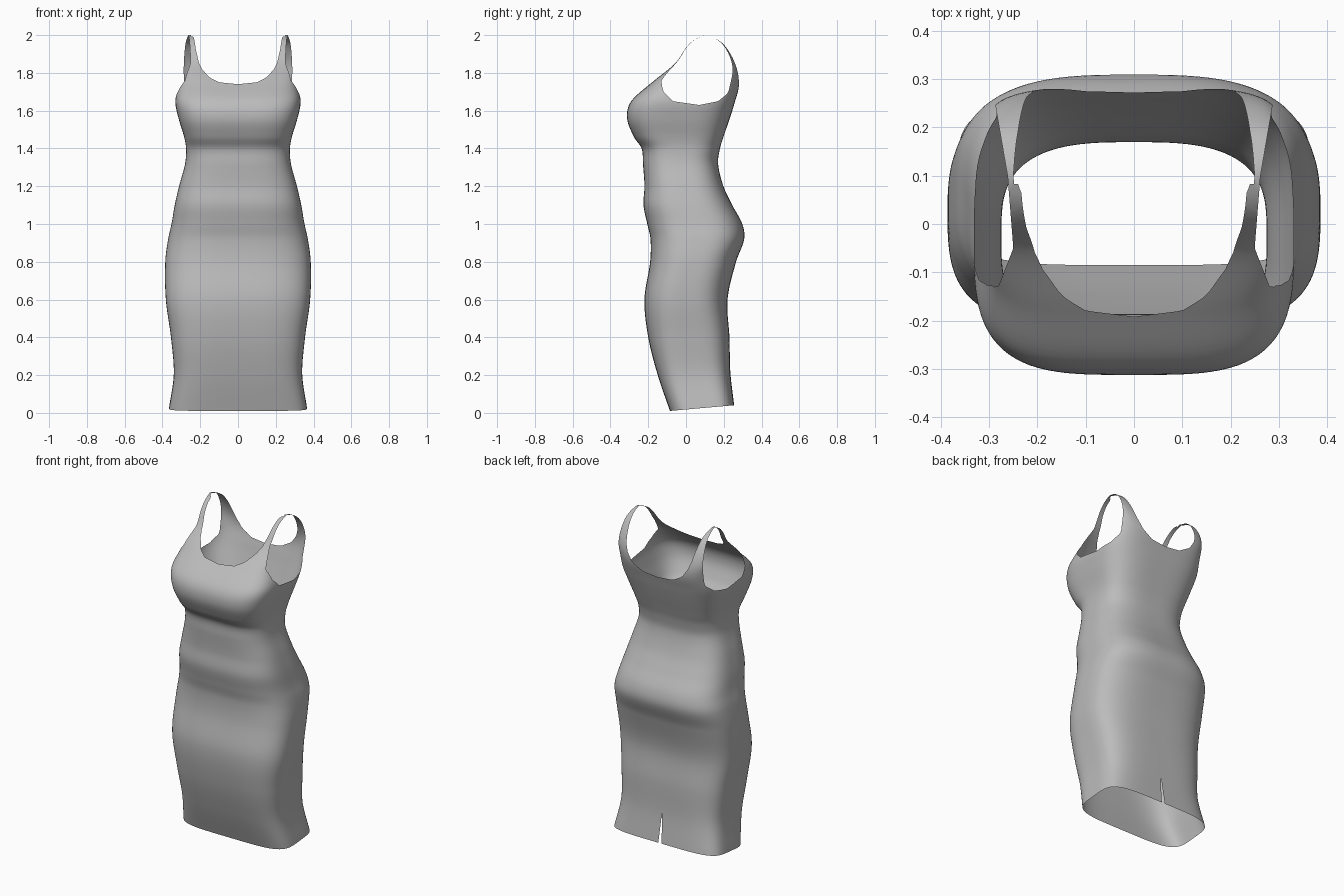
import bpy, bmesh, math

if "Cube" in bpy.data.objects:
    bpy.data.objects.remove(bpy.data.objects["Cube"])

COLUMNS, RINGS = 160, 150

# Body stations: height, half width, front y, back y, squareness
STATIONS = [
    (0.00, .365, -.085, .255, 4.5), (0.20, .34, -.15, .235, 4), (0.40, .355, -.20, .23, 3.6),
    (0.60, .382, -.22, .22, 3.2), (0.80, .385, -.19, .265, 3), (0.92, .37, -.188, .308, 3),
    (1.00, .352, -.205, .298, 3), (1.10, .335, -.225, .245, 3), (1.20, .312, -.22, .198, 3),
    (1.32, .28, -.228, .17, 3), (1.40, .275, -.235, .18, 3.2), (1.46, .285, -.275, .198, 3.5),
    (1.56, .315, -.312, .232, 3.6), (1.65, .332, -.29, .26, 3.8), (1.75, .315, -.18, .284, 4.5),
    (1.85, .31, -.06, .262, 7), (1.94, .31, .005, .21, 8), (1.98, .31, .05, .16, 8),
    (2.00, .31, .10, .10, 8)]

# Opening edges
NECK_FRONT = [(0, 1.74), (.1, 1.75), (.15, 1.775), (.2, 1.83), (.22, 1.9), (.237, 2.03)]
NECK_BACK = [(0, 1.69), (.1, 1.70), (.17, 1.74), (.21, 1.80), (.235, 1.88), (.245, 2.03)]
ARM_BOTTOM = [(-.16, 2.1), (-.135, 1.76), (-.12, 1.7), (-.07, 1.65), (.07, 1.63),
              (.17, 1.65), (.22, 1.69), (.25, 1.76), (.29, 2.0)]
STRAP_OUTER = [(-.14, .285), (-.05, .25), (.1, .262), (.25, .288)]


def lerp_table(table, v):
    """Straight interpolation, held at both ends."""
    if v <= table[0][0]:
        return table[0][1]
    for (a, p), (b, q) in zip(table, table[1:]):
        if v <= b:
            return p + (q - p) * (v - a) / (b - a)
    return table[-1][1]


def station(z):
    """Smooth interpolation of the body stations."""
    i = 0
    while i < len(STATIONS) - 2 and z > STATIONS[i + 1][0]:
        i += 1
    p, q = STATIONS[i], STATIONS[i + 1]
    o, r = STATIONS[max(i - 1, 0)], STATIONS[min(i + 2, len(STATIONS) - 1)]
    h = q[0] - p[0]
    t = (z - p[0]) / h
    out = []
    for k in range(1, 5):
        m0 = (q[k] - o[k]) / (q[0] - o[0]) * h
        m1 = (r[k] - p[k]) / (r[0] - p[0]) * h
        out.append((2*t**3 - 3*t*t + 1) * p[k] + (t**3 - 2*t*t + t) * m0
                   + (3*t*t - 2*t**3) * q[k] + (t**3 - t*t) * m1)
    return out


def neck(co):
    table = NECK_FRONT if co.y < .1 else NECK_BACK
    return co.z - lerp_table(table, abs(co.x))


def armhole(co):
    return min(co.z - lerp_table(ARM_BOTTOM, co.y), abs(co.x) - lerp_table(STRAP_OUTER, co.y))


def back_slit(co):
    return min(.013 * (1 - co.z / .24) - abs(co.x), co.y)


def cut_away(bm, rule):
    """Split triangles along rule = 0 and remove the positive side."""
    value = {v: rule(v.co) or 1e-6 for v in bm.verts}
    fresh = set()
    for e in list(bm.edges):
        a, b = e.verts
        if value[a] * value[b] < 0:
            t = value[a] / (value[a] - value[b])
            _, v = bmesh.utils.edge_split(e, a, min(max(t, .01), .99))
            fresh.add(v)
    for f in list(bm.faces):
        ends = [v for v in f.verts if v in fresh]
        if len(ends) == 2:
            bmesh.utils.face_split(f, ends[0], ends[1])
    gone = [f for f in bm.faces if any(value.get(v, 0) > 0 for v in f.verts)]
    bmesh.ops.delete(bm, geom=gone, context='FACES')
    bmesh.ops.triangulate(bm, faces=bm.faces[:])


# Loft the closed body from hem to shoulder line
bm = bmesh.new()
rings = []
for j in range(RINGS + 1):
    z = 2 * j / RINGS
    w, front, back, n = station(z)
    mid, depth = (front + back) / 2, (back - front) / 2
    ring = []
    for i in range(COLUMNS):
        a = 2 * math.pi * i / COLUMNS
        c, s = math.cos(a), math.sin(a)
        r = (abs(c)**n + abs(s)**n) ** (-1 / n)
        x, y = w * c * r, mid + depth * s * r
        # Hem rises slightly toward the back
        lift = max(0, 1 - z / .3) * (.01 + .03 * (y + .09) / .34)
        ring.append(bm.verts.new((x, y, z + lift)))
    rings.append(ring)
for low, high in zip(rings, rings[1:]):
    for i in range(COLUMNS):
        k = (i + 1) % COLUMNS
        bm.faces.new((low[i], low[k], high[k], high[i]))
bmesh.ops.remove_doubles(bm, verts=bm.verts[:], dist=1e-5)
bmesh.ops.triangulate(bm, faces=bm.faces[:])

# Open the neckline, armholes and back slit
for rule in (neck, armhole, back_slit):
    cut_away(bm, rule)
loose = [v for v in bm.verts if not v.link_faces]
bmesh.ops.delete(bm, geom=loose, context='VERTS')
for f in bm.faces:
    f.smooth = True

mesh = bpy.data.meshes.new("dress")
bm.to_mesh(mesh)
bm.free()
dress = bpy.data.objects.new("dress", mesh)
bpy.context.collection.objects.link(dress)

# Grey cloth
cloth = bpy.data.materials.new("grey_cloth")
cloth.use_nodes = True
colour = (.5, .5, .5, 1)
cloth.diffuse_color = colour
cloth.node_tree.nodes["Principled BSDF"].inputs["Base Color"].default_value = colour
mesh.materials.append(cloth)
